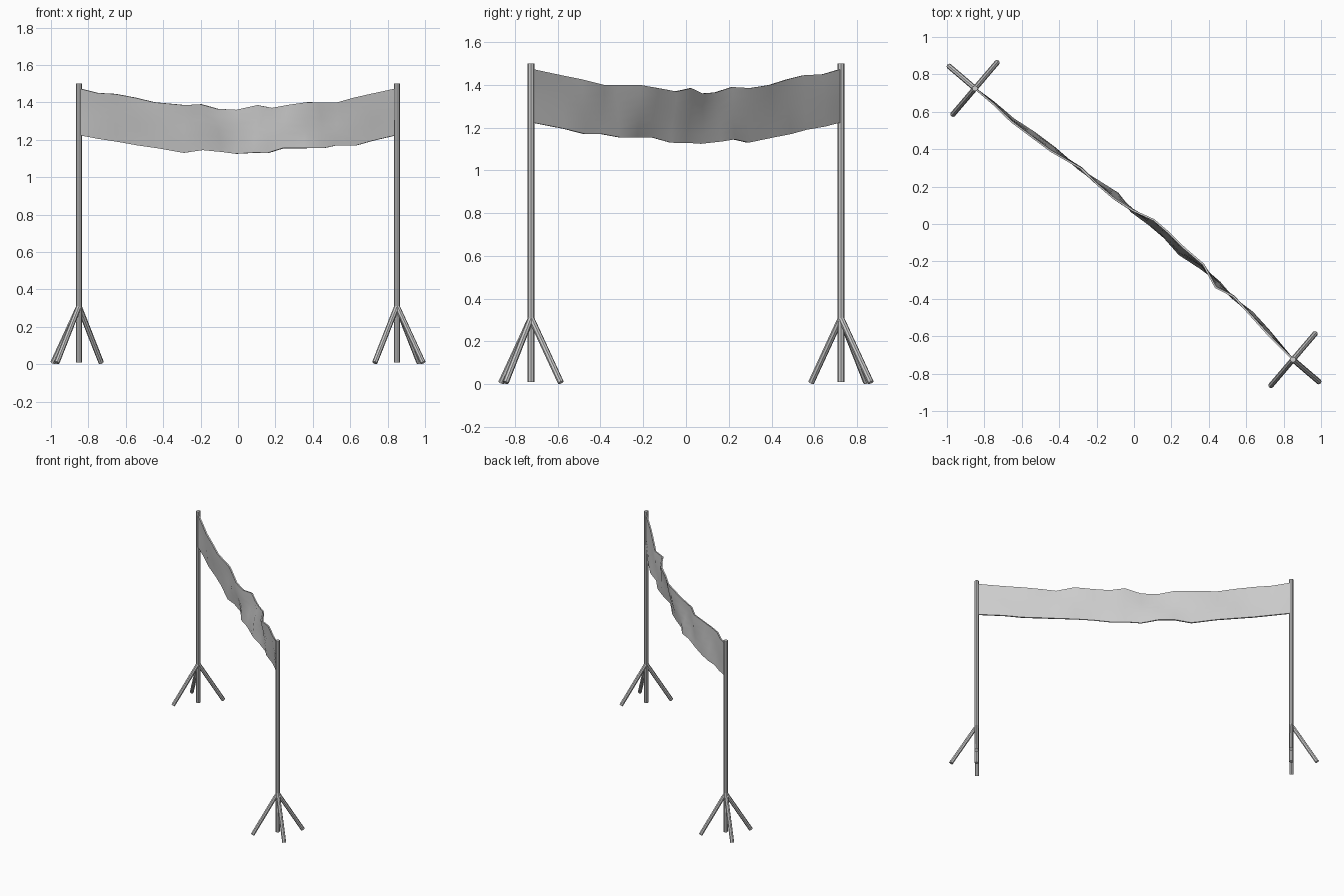
import bpy
import bmesh
from math import pi, sin
from mathutils import Vector

cube = bpy.data.objects.get("Cube")
if cube:
    bpy.data.objects.remove(cube)


def material(name, rgb):
    mat = bpy.data.materials.new(name)
    mat.use_nodes = True
    mat.diffuse_color = (*rgb, 1)
    mat.node_tree.nodes["Principled BSDF"].inputs["Base Color"].default_value = (*rgb, 1)
    return mat


GREY = material("light grey", (0.6, 0.6, 0.6))
POLE = Vector((0.85, -0.725, 0))
OUT = POLE.normalized()
SIDE = Vector((-OUT.y, OUT.x, 0))
RADIUS = 0.0155


def rod(name, start, end, radius=RADIUS):
    axis = end - start
    bpy.ops.mesh.primitive_cylinder_add(vertices=8, radius=radius, depth=axis.length,
                                        location=(start + end) / 2)
    obj = bpy.context.object
    obj.name = name
    obj.rotation_euler = axis.to_track_quat("Z", "Y").to_euler()
    obj.data.materials.append(GREY)
    bpy.ops.object.shade_smooth_by_angle(angle=pi / 6)


# Two poles, each braced by three splayed legs
for label, sign in (("left", 1), ("right", -1)):
    base = POLE * sign
    rod(label + "_pole", base + Vector((0, 0, 0.01)), base + Vector((0, 0, 1.5)))
    for part, direction in (("outer", OUT * sign), ("front", -SIDE), ("back", SIDE)):
        rod(f"{label}_{part}_leg", base + Vector((0, 0, 0.31)),
            base + direction * 0.183 + Vector((0, 0, 0.008)), 0.0145)

# Sagging banner: x, top height, bottom height, top bulge, bottom bulge
STATIONS = [
    (-0.85, 1.475, 1.225, 0, 0),
    (-0.75, 1.45, 1.205, 0, 0.01),
    (-0.65, 1.445, 1.19, -0.01, 0.01),
    (-0.55, 1.425, 1.17, 0, 0.03),
    (-0.45, 1.4, 1.155, 0.01, 0.04),
    (-0.31, 1.385, 1.13, 0.05, 0.04),
    (-0.22, 1.39, 1.145, 0.04, 0.06),
    (-0.13, 1.365, 1.135, 0.04, 0.08),
    (-0.04, 1.36, 1.125, 0.06, 0.05),
    (0.05, 1.385, 1.13, 0.1, 0.06),
    (0.13, 1.37, 1.13, 0.1, 0.06),
    (0.22, 1.385, 1.155, 0.09, 0.04),
    (0.32, 1.4, 1.155, 0.09, 0.06),
    (0.42, 1.4, 1.155, 0.03, 0.07),
    (0.5, 1.4, 1.17, 0.06, 0.05),
    (0.6, 1.425, 1.17, 0.04, 0.06),
    (0.7, 1.445, 1.195, 0.02, 0.04),
    (0.85, 1.475, 1.225, 0, 0),
]
ROWS = 6
bm = bmesh.new()
columns = []
for x, top, bottom, bulge_top, bulge_bottom in STATIONS:
    column = []
    for row in range(ROWS + 1):
        t = row / ROWS
        # diagonal ripples fade out at the hems and the poles
        ripple = 0.012 * sin(pi * t) * sin(16 * x + 3 * t) * (1 - (x / 0.85) ** 2)
        bulge = bulge_top + (bulge_bottom - bulge_top) * t + ripple
        point = OUT * (x / OUT.x) + SIDE * bulge * 0.85
        point.z = top + (bottom - top) * t
        column.append(bm.verts.new(point))
    columns.append(column)
for a, b in zip(columns, columns[1:]):
    for row in range(ROWS):
        bm.faces.new((a[row], a[row + 1], b[row + 1], b[row]))
mesh = bpy.data.meshes.new("banner")
bm.to_mesh(mesh)
bm.free()
mesh.materials.append(GREY)
banner = bpy.data.objects.new("banner", mesh)
bpy.context.collection.objects.link(banner)
solid = banner.modifiers.new("cloth thickness", "SOLIDIFY")
solid.thickness = 0.01
solid.offset = 0
bpy.ops.object.select_all(action="DESELECT")
banner.select_set(True)
bpy.context.view_layer.objects.active = banner
bpy.ops.object.modifier_apply(modifier=solid.name)
bpy.ops.object.shade_smooth_by_angle(angle=pi / 4)
